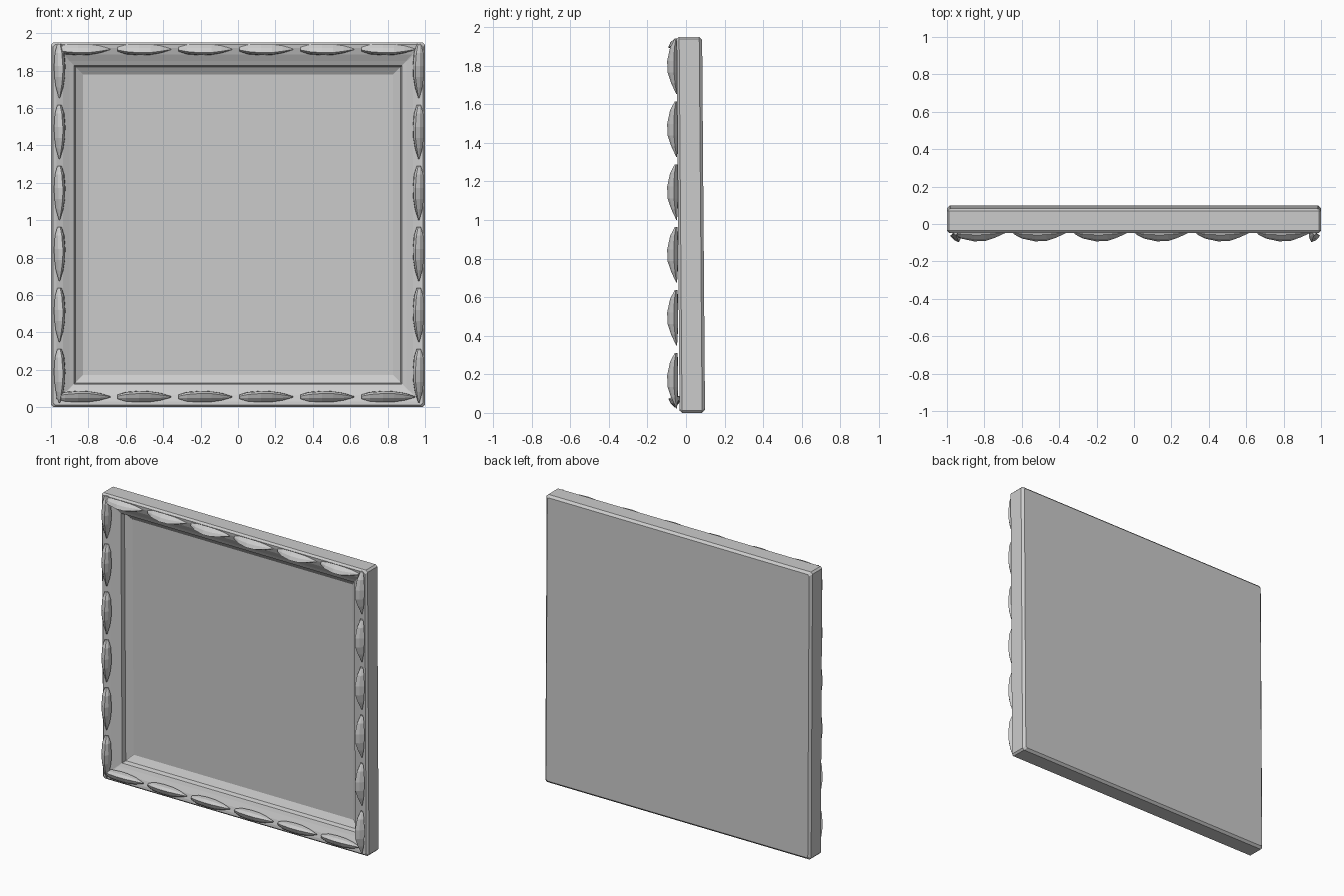
import bpy, bmesh, math
from mathutils import Vector

if "Cube" in bpy.data.objects:
    bpy.data.objects.remove(bpy.data.objects["Cube"])

W, H = 1.0, 1.95


def lean(y, z):
    # the frame tips forward very slightly
    return y + 0.0075 * (1 - z / (H / 2))


def make_object(name, bm):
    bmesh.ops.recalc_face_normals(bm, faces=bm.faces)
    me = bpy.data.meshes.new(name)
    bm.to_mesh(me)
    bm.free()
    ob = bpy.data.objects.new(name, me)
    bpy.context.collection.objects.link(ob)
    return ob


# moulded frame with back board and recessed panel: (inset from edge, depth)
profile = [(0.015, 0.091), (0.0, 0.076), (0.0, -0.028), (0.012, -0.041),
           (0.03, -0.039), (0.065, -0.028), (0.100, -0.010), (0.123, 0.000),
           (0.130, 0.030), (0.172, 0.055)]
bm = bmesh.new()
loops = []
for d, y in profile:
    # small chamfer on each corner, fading out toward the panel
    c = max(0.012 - d * 0.1, 0.001)
    x, lo, hi = W - d, d, H - d
    ring = [(-x + c, lo), (x - c, lo), (x, lo + c), (x, hi - c),
            (x - c, hi), (-x + c, hi), (-x, hi - c), (-x, lo + c)]
    loops.append([bm.verts.new((px, lean(y, pz), pz)) for px, pz in ring])
for a, b in zip(loops, loops[1:]):
    for i in range(8):
        j = (i + 1) % 8
        bm.faces.new((a[i], a[j], b[j], b[i]))
bm.faces.new(loops[0])
bm.faces.new(loops[-1])
make_object("picture_frame", bm)

# carved leaf, built from cross-sections: (position along, half width, height)
stations = [(-0.146, 0.012, 0.012), (-0.10, 0.027, 0.038), (-0.03, 0.032, 0.054),
            (0.03, 0.030, 0.052), (0.085, 0.021, 0.032), (0.142, 0.003, 0.004)]
section = [(-1, 0.1), (-0.6, 0.65), (0, 1), (0.6, 0.65), (1, 0.1), (0, -0.1)]
TILT = math.radians(20)


def leaf(bm, centre, direction, inward):
    # leaves stand square to the sloping face, so they tip toward the panel
    up = Vector((0, -math.cos(TILT), 0)) + inward * math.sin(TILT)
    side = up.cross(direction)
    rings = [[bm.verts.new(centre + direction * t + side * (u * w) + up * (v * h))
              for u, v in section] for t, w, h in stations]
    n = len(section)
    for a, b in zip(rings, rings[1:]):
        for i in range(n):
            j = (i + 1) % n
            bm.faces.new((a[i], a[j], b[j], b[i]))
    bm.faces.new(rings[0])
    bm.faces.new(rings[-1])


# a row of six leaves along each rail: first centre, step along the rail, inward
right, down = Vector((1, 0, 0)), Vector((0, 0, -1))
rows = {
    "left_leaves": (Vector((-0.955, -0.047, 1.795)), down, right),
    "right_leaves": (Vector((0.967, -0.047, 1.795)), down, -right),
    "top_leaves": (Vector((-0.825, -0.042, 1.914)), right, down),
    "bottom_leaves": (Vector((-0.825, -0.040, 0.055)), right, -down),
}
for name, (start, along, inward) in rows.items():
    bm = bmesh.new()
    for i in range(6):
        leaf(bm, start + along * (0.326 * i), along, inward)
    make_object(name, bm)
